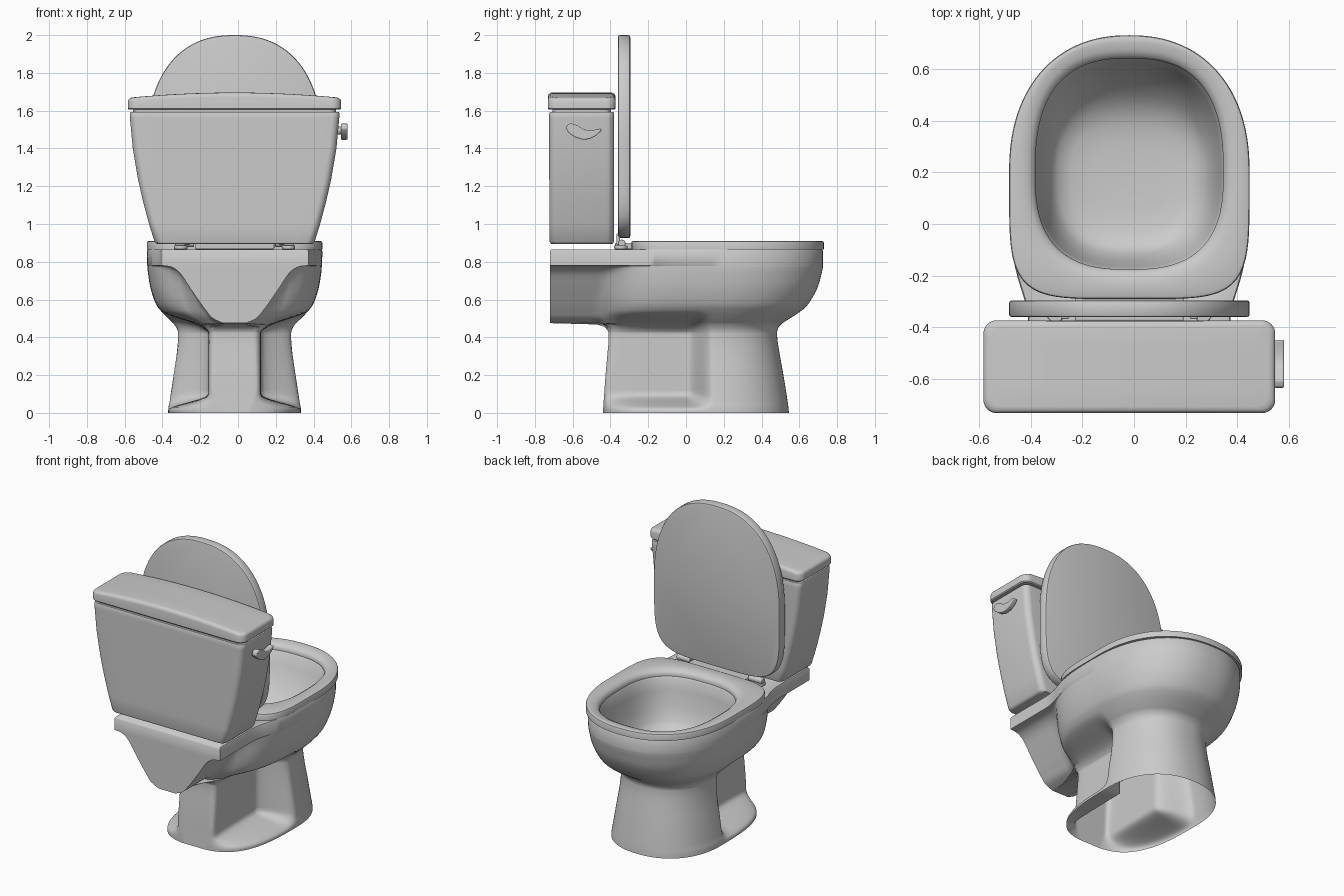
import bpy, bmesh, math

if "Cube" in bpy.data.objects:
    bpy.data.objects.remove(bpy.data.objects["Cube"])

CX = -0.018  # symmetry plane of the body


def make(name, verts, faces, angle=35, bevel=0):
    me = bpy.data.meshes.new(name)
    me.from_pydata(verts, [], faces)
    bm = bmesh.new()
    bm.from_mesh(me)
    bmesh.ops.remove_doubles(bm, verts=bm.verts, dist=1e-5)
    bmesh.ops.recalc_face_normals(bm, faces=bm.faces)
    bm.to_mesh(me)
    bm.free()
    ob = bpy.data.objects.new(name, me)
    bpy.context.collection.objects.link(ob)
    ob.location.x = CX
    if bevel:
        m = ob.modifiers.new("bevel", 'BEVEL')
        m.width, m.segments = bevel, 3
    bpy.ops.object.select_all(action='DESELECT')
    ob.select_set(True)
    bpy.context.view_layer.objects.active = ob
    bpy.ops.object.shade_smooth_by_angle(angle=math.radians(angle))
    return ob


def loft(name, rings, cap0=True, cap1=True, closed=False, **kw):
    n, m = len(rings[0]), len(rings)
    verts = [p for r in rings for p in r]
    faces = []
    for j in range(m if closed else m - 1):
        a, b = j * n, (j + 1) % m * n
        faces += [(a + i, a + (i + 1) % n, b + (i + 1) % n, b + i) for i in range(n)]
    if cap0 and not closed:
        faces.append(tuple(range(n)))
    if cap1 and not closed:
        faces.append(tuple(range((m - 1) * n, m * n)))
    return make(name, verts, faces, **kw)


def smooth(t):
    t = min(1, max(0, t))
    return t * t * (3 - 2 * t)


def egg(t, a, bf, br, nf, nr):
    """Point of a two-part superellipse in direction t."""
    c, s = math.cos(t), math.sin(t)
    b, n = (bf, nf) if s > 0 else (br, nr)
    r = ((abs(c) / a) ** n + (abs(s) / b) ** n) ** (-1 / n)
    return r * c, r * s


def hole(t, k=1.0, front=1.0):
    x, y = egg(t, 0.363 * k, 0.44 * k * front, 0.375 * k, 2.6, 2.7)
    return x, y + 0.2


def seat_outline(t, d=0.0):
    return egg(t, 0.465 - d, 0.53 - d, 0.49 - d, 2.25, 5)


# Bowl and pedestal: rows of height, half width, front y, rear y, trap half width
ROWS = [
    (0, .352, .545, -.44, 0), (.03, .35, .542, -.438, 0), (.06, .344, .538, -.436, 0),
    (.1, .338, .532, -.433, 0), (.2, .323, .516, -.426, 0), (.3, .308, .498, -.417, 0),
    (.38, .3, .485, -.41, 0), (.43, .3, .482, -.41, 0), (.455, .31, .49, -.43, .05),
    (.468, .32, .503, -.47, .06),
    (.475, .325, .51, -.72, .06), (.5, .352, .55, -.72, .115), (.54, .39, .61, -.72, .15),
    (.58, .418, .65, -.72, .18), (.66, .445, .695, -.72, .235), (.735, .458, .717, -.72, .285),
    (.768, .461, .724, -.72, .325), (.778, .461, .725, -.72, .36), (.78, .461, .725, -.72, .39),
    (.857, .463, .725, -.72, .39), (.865, .458, .72, -.714, .386)]


def refine(rows, steps):
    """Catmull-Rom subdivision of a run of rows."""
    out = []
    for i in range(len(rows) - 1):
        p = [rows[max(0, min(len(rows) - 1, i + j))] for j in (-1, 0, 1, 2)]
        for s in range(steps):
            t = s / steps
            out.append(tuple(b + .5 * t * (c - a + t * (2 * a - 5 * b + 4 * c - d + t * (3 * (b - c) + d - a)))
                             for a, b, c, d in zip(*p)))
    return out + [rows[-1]]


def body_half_width(y, z, a, yf, yr, h):
    y0 = 0.15
    t, n = ((y - y0) / (yf - y0), 2.25) if y > y0 else ((y0 - y) / (y0 - max(yr, -.43)) / 1.02, 3)
    b = a * max(0, 1 - t ** n) ** (1 / n)
    # side recess behind the front column
    k = smooth((z - .015) / .085) * (1 - smooth((z - .42) / .12)) * smooth((.14 - y) / .13)
    soft = (max(b, 1e-4) ** -6 + .14 ** -6) ** (-1 / 6)
    b += (soft - b) * k
    if y > y0:
        return b
    p = 6 + 10 * smooth((z - .6) / .15)  # softer trap junction low down
    return (b ** p + h ** p) ** (1 / p)


def body_ring(z, a, yf, yr, h):
    w = body_half_width(yr, z, a, yf, yr, h)
    half = [(w * i / 6, yr) for i in range(6)]
    ys = [yr + (-.3 - yr) * (i / 18) ** 2 for i in range(18)]
    ys += [-.3 + (yf + .3) * math.sin(i / 60 * math.pi / 2) for i in range(60)]
    half += [(body_half_width(y, z, a, yf, yr, h), y) for y in ys] + [(0, yf)]
    return [(x, y, z) for x, y in half] + [(-x, y, z) for x, y in half[-2:0:-1]]


rows = refine(ROWS[:8], 4) + ROWS[8:10] + refine(ROWS[10:18], 4) + ROWS[18:]
rings = [body_ring(*r) for r in rows]
angles = [math.atan2(y - .2, x) for x, y, z in rings[-1]]
for k, f, z in [(1.02, 1, .865), (1, 1, .855), (.97, .97, .78), (.91, .9, .68), (.84, .8, .6),
                (.76, .72, .56), (.62, .68, .54), (.4, .68, .532), (.1, .68, .53)]:
    rings.append([(*hole(t, k, f), z) for t in angles])
loft("bowl_and_pedestal", rings, cap0=False, angle=55)

# Seat ring
ANG = [2 * math.pi * i / 128 for i in range(128)]
seat = []
for d, z in [(0, .866), (0, .9), (.003, .907), (.012, .911)]:
    seat.append([(x, y + .2, z) for x, y in (seat_outline(t, d) for t in ANG)])
for k, z in [(1.14, .911), (1.07, .906), (1.02, .895), (1, .88), (1, .866)]:
    seat.append([(*hole(t, k), z) for t in ANG])
loft("seat", seat, closed=True)


def box(name, x0, x1, y0, y1, z0, z1, bevel):
    r = [[(x0, y0, z), (x1, y0, z), (x1, y1, z), (x0, y1, z)] for z in (z0, z1)]
    return loft(name, r, bevel=bevel)


box("seat_rear_tab", -.21, .21, -.375, -.27, .866, .9, .006)

# Raised lid
lid = []
for d, y in [(.012, -.36), (.003, -.357), (0, -.35), (0, -.305), (.003, -.298), (.012, -.295)]:
    ring = []
    for t in ANG:
        x, z = egg(t, .465 - d, .6 - d, .475 - d, 2.35, 5)
        ring.append((x, y, 1.4 + z))
    lid.append(ring)
loft("lid", lid)


# Hinges
def cylinder(name, p, axis, r, length, bevel=.004):
    rs = []
    for s in (-.5, .5):
        ring = []
        for i in range(24):
            u, v = r * math.cos(i * math.pi / 12), r * math.sin(i * math.pi / 12)
            o = (s * length, u, v) if axis == 'x' else (u, v, s * length)
            ring.append(tuple(a + b for a, b in zip(p, o)))
        rs.append(ring)
    return loft(name, rs, bevel=bevel)


for side, s in (("left", -1), ("right", 1)):
    cylinder(f"hinge_base_{side}", (s * .285, -.345, .876), 'z', .035, .02)
    cylinder(f"hinge_barrel_{side}", (s * .265, -.34, .897), 'x', .02, .1)
    box(f"hinge_arm_{side}", s * .25 - .015, s * .25 + .015, -.368, -.35, .89, .95, .006)


# Tank and tank lid from rounded rectangles
def rounded(hx, hy, r):
    pts = []
    for q, (sx, sy) in enumerate([(1, 1), (-1, 1), (-1, -1), (1, -1)]):
        for i in range(9):
            t = (q + i / 8) * math.pi / 2
            pts.append((sx * (hx - r) + r * math.cos(t), sy * (hy - r) + r * math.sin(t)))
        if q % 2 == 0:  # extra points along the long sides carry the arch
            pts += [(sx * (hx - r) * (1 - i / 6), sy * hy) for i in range(1, 12)]
    return pts


YT = -.552
tank = []
for z, hx, hy in [(.893, .405, .155), (.897, .416, .166), (.907, .424, .17), (1.0, .453, .171),
                  (1.12, .485, .171), (1.24, .512, .172), (1.4, .539, .172), (1.56, .554, .172),
                  (1.585, .555, .172), (1.592, .552, .169), (1.592, .538, .155), (1.61, .538, .155)]:
    tank.append([(x, y + YT, z) for x, y in rounded(hx, hy, .04)])
loft("tank", tank)

cover = []
for z, d, k in [(1.605, .006, 1), (1.611, 0, 1), (1.65, 0, 1), (1.659, .003, 1), (1.666, .012, 1),
                (1.668, .025, 1), (1.668, .025, .5), (1.668, .025, 0)]:
    ring = []
    for x, y in rounded(.564 - d, .179 - d, .05):
        arch = .028 * (1 - (x / .564) ** 2) * smooth((z - 1.611) / .055)
        ring.append((x, y * k + YT, z + arch))
    cover.append(ring)
loft("tank_lid", cover, cap1=False)

# Flush lever
cylinder("lever_stem", (.56, -.59, 1.495), 'x', .02, .05)
paddle = [(-.635, 1.505), (-.63, 1.524), (-.608, 1.533), (-.575, 1.522), (-.54, 1.5), (-.5, 1.495),
          (-.45, 1.506), (-.447, 1.495), (-.475, 1.468), (-.51, 1.45), (-.545, 1.446), (-.59, 1.46),
          (-.622, 1.484)]
loft("lever_paddle", [[(x, y, z) for y, z in paddle] for x in (.563, .598)], bevel=.006)
